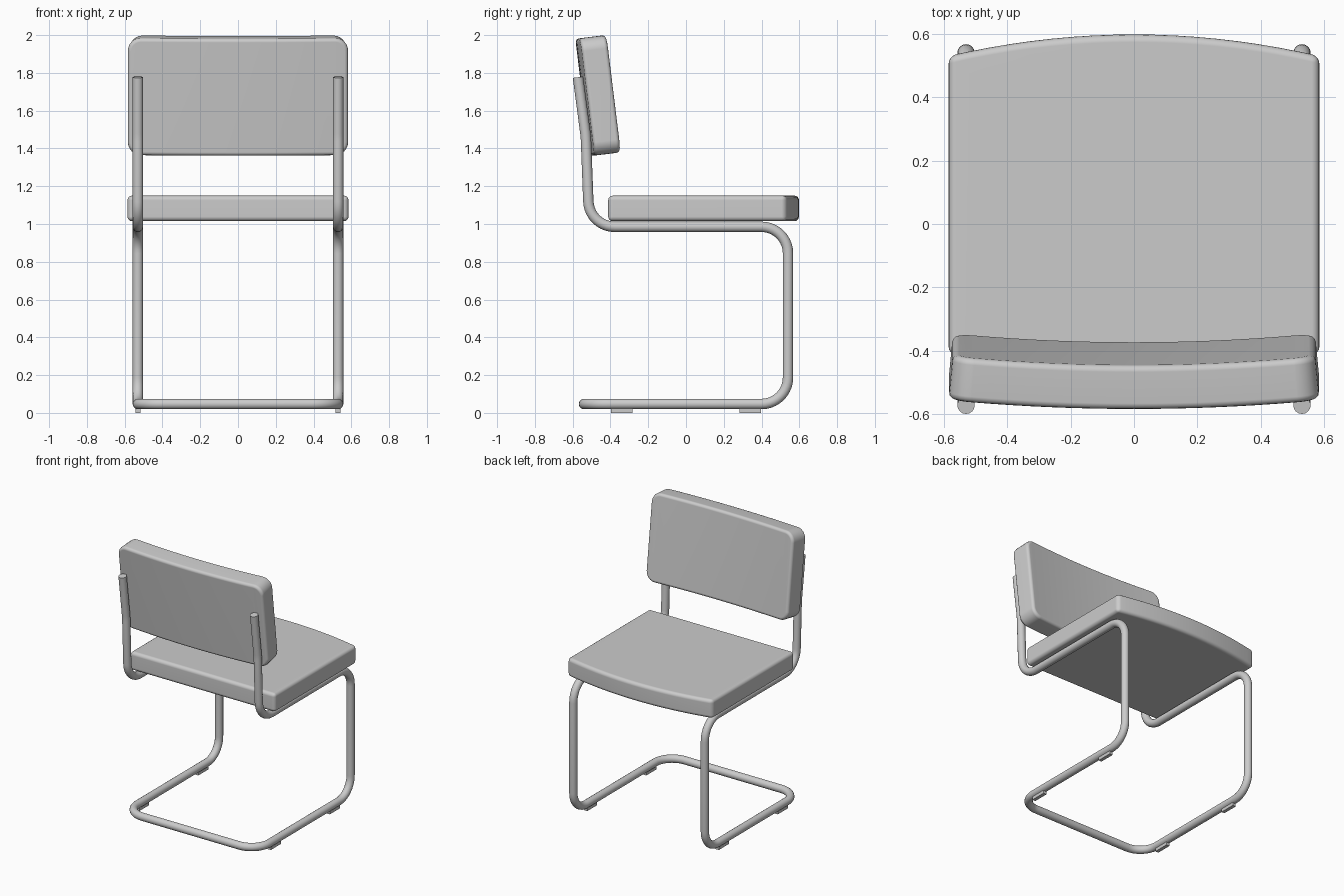
import bpy, bmesh, math
from mathutils import Vector, Matrix

cube = bpy.data.objects.get("Cube")
if cube:
    bpy.data.objects.remove(cube, do_unlink=True)

GREY = (0.6, 0.6, 0.6, 1)
mat = bpy.data.materials.new("plain_grey")
mat.use_nodes = True
mat.diffuse_color = GREY
mat.node_tree.nodes["Principled BSDF"].inputs["Base Color"].default_value = GREY


def finish(obj, angle=35):
    """Give the part its material and smooth shading with sharp edges."""
    obj.data.materials.clear()
    obj.data.materials.append(mat)
    bpy.ops.object.select_all(action='DESELECT')
    obj.select_set(True)
    bpy.context.view_layer.objects.active = obj
    bpy.ops.object.shade_smooth_by_angle(angle=math.radians(angle))


def add_mesh(name, bm):
    mesh = bpy.data.meshes.new(name)
    bm.normal_update()
    bm.to_mesh(mesh)
    bm.free()
    obj = bpy.data.objects.new(name, mesh)
    bpy.context.collection.objects.link(obj)
    finish(obj)
    return obj


def add_cushion(name, bm):
    """Keep the broad faces evenly shaded up to their rounded rims."""
    weighted = add_mesh(name, bm).modifiers.new("even_shading", 'WEIGHTED_NORMAL')
    weighted.keep_sharp = True


def box(size, centre):
    bm = bmesh.new()
    bmesh.ops.create_cube(bm, size=1)
    bmesh.ops.scale(bm, vec=size, verts=bm.verts)
    bmesh.ops.translate(bm, vec=centre, verts=bm.verts)
    return bm


def round_edges(bm, edges, radius, segments=4):
    bmesh.ops.bevel(bm, geom=list(edges), offset=radius, segments=segments,
                    profile=0.5, affect='EDGES', clamp_overlap=True)


def slice_across(bm, half_width, count=18):
    """Cut a slab into strips along x so that it can be curved."""
    for i in range(1, count):
        x = half_width * (2 * i / count - 1)
        bmesh.ops.bisect_plane(bm, geom=bm.verts[:] + bm.edges[:] + bm.faces[:],
                               plane_co=(x, 0, 0), plane_no=(1, 0, 0))


def fillet(corners, radii, steps=10):
    """Round the inner corners of a path with circular arcs."""
    pts = [corners[0]]
    for prev, c, nxt, r in zip(corners, corners[1:], corners[2:], radii):
        a, b = (prev - c).normalized(), (nxt - c).normalized()
        half = a.angle(b) / 2
        centre = c + (a + b).normalized() * (r / math.sin(half))
        start = (c + a * (r / math.tan(half)) - centre).normalized()
        end = (c + b * (r / math.tan(half)) - centre).normalized()
        for i in range(steps + 1):
            pts.append(centre + start.slerp(end, i / steps) * r)
    return pts + [corners[-1]]


# Seat cushion with a bowed front edge
HALF = 0.585
bm = box((2 * HALF, 0.942, 0.135), (0, 0.059, 1.0825))
round_edges(bm, bm.edges, 0.024)
slice_across(bm, HALF)
for v in bm.verts:
    if v.co.y > 0.3:
        v.co.y += 0.068 * (1 - (v.co.x / HALF) ** 2)
add_cushion("seat_cushion", bm)

# Backrest cushion: rounded corners, curved around the sitter, leaning back
THICK = 0.14
bm = box((2 * HALF, THICK, 0.626), (0, 0, 0))
round_edges(bm, [e for e in bm.edges
                 if abs(e.verts[0].co.y - e.verts[1].co.y) > 0.1], 0.07, 6)
rims = [e for e in bm.edges if e.verts[0].co.y * e.verts[1].co.y > 0]
round_edges(bm, rims, 0.02, 3)
slice_across(bm, HALF)
BEND = 6.2
for v in bm.verts:
    x, y = v.co.x, v.co.y
    v.co.x = x * (1 - (y + THICK / 2) / BEND)
    v.co.y = y + x * x / (2 * BEND) - 0.0135
bm.transform(Matrix.Translation((0, -0.465, 1.68)) @ Matrix.Rotation(math.radians(7), 4, 'X'))
add_cushion("backrest_cushion", bm)

# Cantilever frame: one continuous bent tube
side = [(-0.572, 1.777), (-0.53, 1.46), (-0.512, 0.985),
        (0.54, 0.985), (0.54, 0.047), (-0.54, 0.047)]
radii = [0.5, 0.14, 0.14, 0.14, 0.14]
corners = [Vector((0.53, y, z)) for y, z in side]
corners += [Vector((-0.53, y, z)) for y, z in reversed(side)]
path = fillet(corners, radii + radii[::-1])

curve = bpy.data.curves.new("tube_frame", 'CURVE')
curve.dimensions = '3D'
curve.bevel_depth = 0.0275
curve.bevel_resolution = 6
curve.use_fill_caps = True
spline = curve.splines.new('POLY')
spline.points.add(len(path) - 1)
for point, co in zip(spline.points, path):
    point.co = (*co, 1)
frame = bpy.data.objects.new("tube_frame", curve)
bpy.context.collection.objects.link(frame)
bpy.ops.object.select_all(action='DESELECT')
frame.select_set(True)
bpy.context.view_layer.objects.active = frame
bpy.ops.object.convert(target='MESH')
finish(bpy.context.view_layer.objects.active, 40)

# Floor glides under the base rails
for x, side_name in ((0.53, "left"), (-0.53, "right")):
    for y, end_name in ((-0.34, "front"), (0.34, "back")):
        add_mesh(f"floor_glide_{end_name}_{side_name}",
                 box((0.025, 0.115, 0.026), (x, y, 0.013)))
